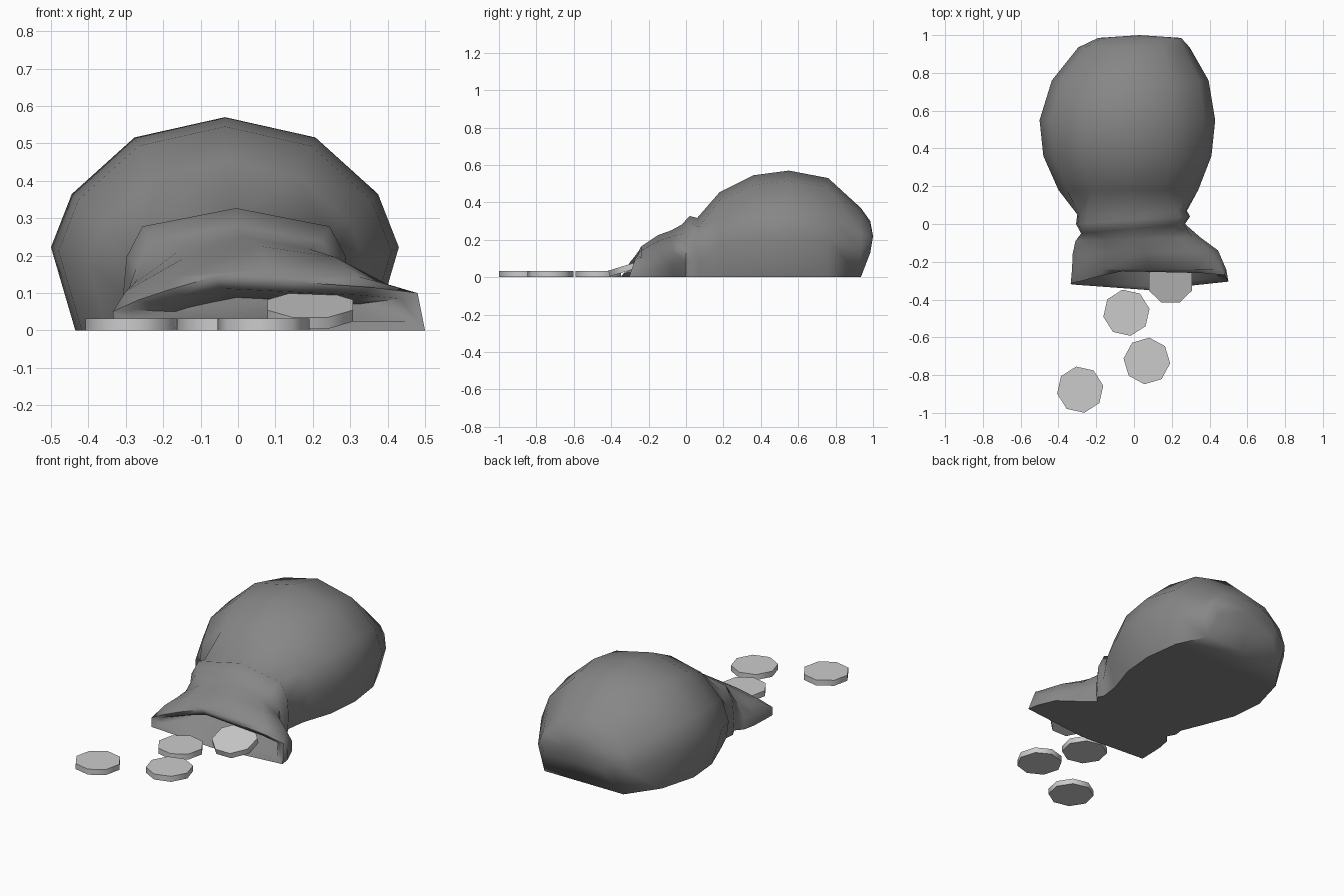
import bpy, bmesh
from math import radians
from mathutils import Matrix, Vector

if "Cube" in bpy.data.objects:
    bpy.data.objects.remove(bpy.data.objects["Cube"])

# half cross-sections (u across, v up), floor to crown
BELLY = [(.86, 0), (1, .39), (.88, .64), (.52, .905), (0, 1)]
NECK = [(.98, 0), (1, .3), (.97, .6), (.83, .85), (0, 1)]
FLARE = [(1, 0), (1, .25), (.88, .55), (.52, .87), (0, 1)]
LIP = [(1, 0), (1, .35), (.93, .64), (.6, .87), (0, 1)]


def ring(y, cx, hw, h, prof, z0=0.0, shear=0.0):
    """Closed loop: left floor, over the crown, right floor, floor middle."""
    pts = [(-u, v) for u, v in prof] + [(u, v) for u, v in prof[-2::-1]] + [(0, 0)]
    return [Vector((cx + u * hw, y + shear * u, z0 + v * h)) for u, v in pts]


# drooping open mouth of the sack
mouth = [Vector(p) for p in [
    (-.33, -.32, 0), (-.335, -.315, .05), (-.27, -.30, .08), (-.18, -.275, .11),
    (-.06, -.25, .145), (.15, -.255, .13), (.36, -.26, .115), (.48, -.27, .10),
    (.50, -.305, 0), (.08, -.35, 0)]]


def inset(k, dy, floor, kz):
    return [Vector((.08 + (p.x - .08) * k, p.y + dy, floor + p.z * kz)) for p in mouth]


rings = [
    inset(.6, .16, .03, .4),
    inset(.88, .02, .025, .6),
    mouth,
    ring(-.24, .08, .408, .165, LIP),
    ring(-.15, .06, .385, .225, FLARE, shear=.01),
    ring(-.08, .02, .33, .25, FLARE, shear=.01),
    ring(-.025, -.005, .275, .28, NECK, shear=.025),
    ring(.02, -.005, .302, .327, NECK, shear=.02),
    ring(.06, -.01, .29, .317, NECK, shear=.01),
    ring(.18, -.03, .37, .455, BELLY),
    ring(.36, -.035, .445, .545, BELLY),
    ring(.55, -.035, .465, .57, BELLY),
    ring(.76, -.02, .415, .53, BELLY),
    ring(.935, 0, .295, .37, BELLY),
    ring(.985, .03, .22, .17, BELLY, z0=.13),
]

# sack: loft through the rings, closed inside and at the back
bm = bmesh.new()
loops = [[bm.verts.new(p) for p in r] for r in rings]
n = len(mouth)
for a, b in zip(loops, loops[1:]):
    for i in range(n):
        j = (i + 1) % n
        bm.faces.new((a[i], a[j], b[j], b[i]))
bm.faces.new(loops[0])
tip = bm.verts.new((.03, 1.0, .22))
for i in range(n):
    bm.faces.new((loops[-1][i], loops[-1][(i + 1) % n], tip))
bmesh.ops.recalc_face_normals(bm, faces=bm.faces)
me = bpy.data.meshes.new("sack")
bm.to_mesh(me)
bm.free()
sack = bpy.data.objects.new("sack", me)
bpy.context.collection.objects.link(sack)
bpy.context.view_layer.objects.active = sack
sack.select_set(True)
bpy.ops.object.shade_smooth_by_angle(angle=radians(72))
cloth = bpy.data.materials.new("dark_cloth")
cloth.diffuse_color = (.24, .24, .24, 1)
cloth.use_nodes = True
cloth.node_tree.nodes["Principled BSDF"].inputs["Base Color"].default_value = cloth.diffuse_color
me.materials.append(cloth)


# coins: flat octagonal discs
def coin(name, loc, spin, tilt=0):
    bpy.ops.mesh.primitive_cylinder_add(vertices=8, radius=.124, depth=.032, location=loc)
    ob = bpy.context.object
    ob.name = name
    ob.data.transform(Matrix.Rotation(radians(tilt), 4, 'X') @ Matrix.Rotation(radians(spin), 4, 'Z'))
    bpy.ops.object.shade_smooth_by_angle(angle=radians(60))


coin("coin_near_mouth", (-.04, -.47, .016), 10)
coin("coin_middle", (.068, -.725, .016), -6)
coin("coin_far", (-.285, -.877, .016), 10)
coin("coin_on_lip", (.193, -.302, .053), 22.5, 17)
